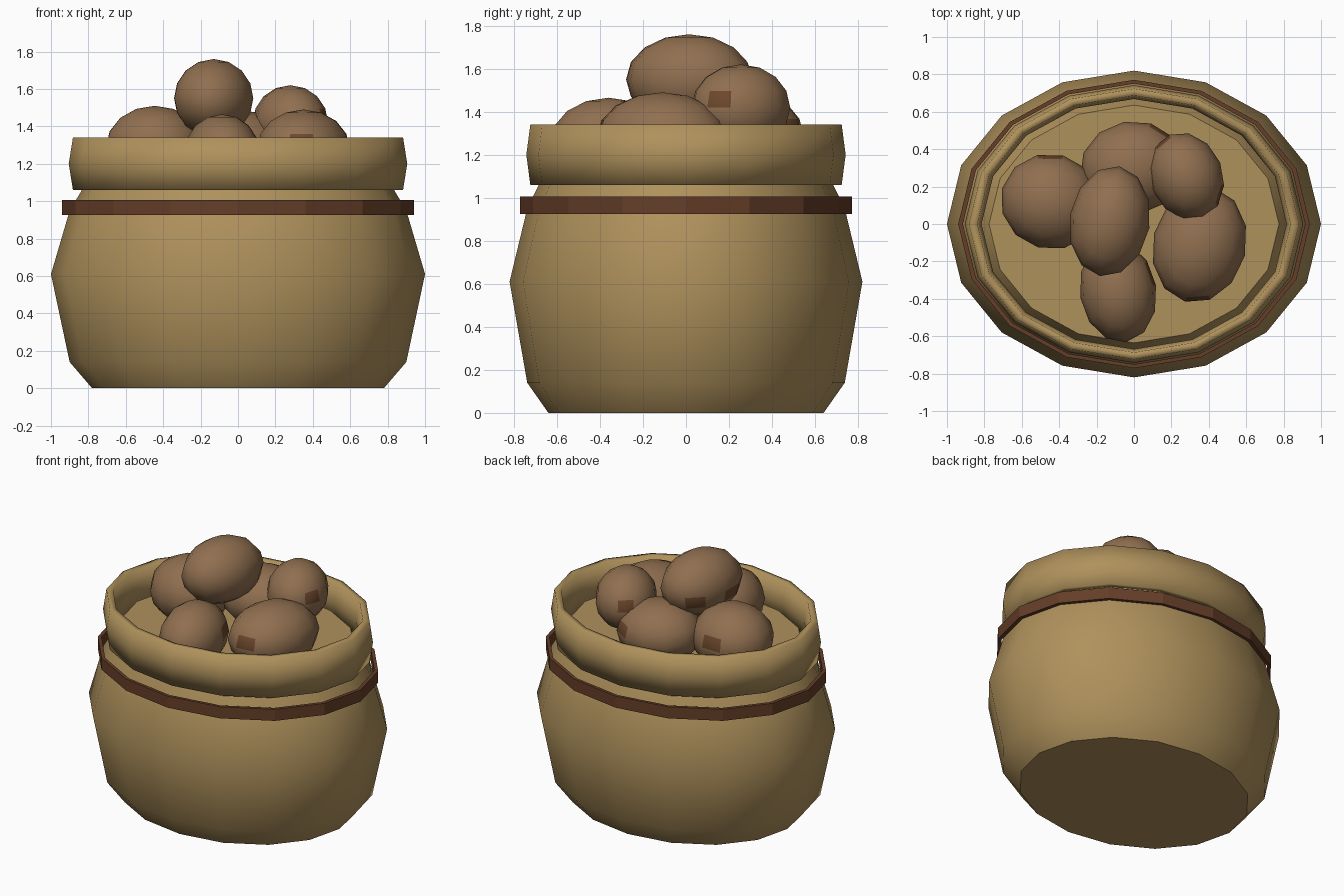
import bpy, bmesh, math
from mathutils import Vector

if "Cube" in bpy.data.objects:
    bpy.data.objects.remove(bpy.data.objects["Cube"])

SIDES = 16
DEPTH = 0.82  # y scale of the oval plan


def material(name, rgb):
    m = bpy.data.materials.new(name)
    m.diffuse_color = (*rgb, 1)
    m.use_nodes = True
    m.node_tree.nodes["Principled BSDF"].inputs["Base Color"].default_value = m.diffuse_color
    return m


burlap = material("burlap", (0.43, 0.285, 0.107))
leather = material("leather", (0.13, 0.048, 0.021))
skin = material("potato_skin", (0.28, 0.16, 0.08))
spot = material("potato_spot", (0.155, 0.065, 0.026))


def finish(name, bm, mats, smooth_angle=None):
    bmesh.ops.recalc_face_normals(bm, faces=bm.faces)
    me = bpy.data.meshes.new(name)
    bm.to_mesh(me)
    bm.free()
    ob = bpy.data.objects.new(name, me)
    bpy.context.collection.objects.link(ob)
    for m in mats:
        me.materials.append(m)
    if smooth_angle is not None:
        bpy.ops.object.select_all(action='DESELECT')
        ob.select_set(True)
        bpy.context.view_layer.objects.active = ob
        bpy.ops.object.shade_smooth_by_angle(angle=math.radians(smooth_angle))
    return ob


def lathe(name, profile, mat, closed, smooth_angle=None):
    """Revolve (radius, z) points; closed joins the ends, otherwise both are capped."""
    bm = bmesh.new()
    rings = []
    for r, z in profile:
        angles = [2 * math.pi * i / SIDES for i in range(SIDES)]
        rings.append([bm.verts.new((r * math.cos(a), r * DEPTH * math.sin(a), z)) for a in angles])
    pairs = list(zip(rings, rings[1:]))
    if closed:
        pairs.append((rings[-1], rings[0]))
    else:
        bm.faces.new(rings[0])
        bm.faces.new(rings[-1])
    for lo, hi in pairs:
        for i in range(SIDES):
            j = (i + 1) % SIDES
            bm.faces.new((lo[i], lo[j], hi[j], hi[i]))
    return finish(name, bm, [mat], smooth_angle)


# Sack body, closed by the flat filling level
lathe("sack_body", [(0.78, 0), (0.9, 0.14), (1.0, 0.61), (0.9, 0.95), (0.775, 1.16)],
      burlap, False, 45)

# Rolled cuff: tall six-sided ring
cuff = [(0.86 + 0.045 * math.cos(k * math.pi / 3), 1.2 + 0.162 * math.sin(k * math.pi / 3))
        for k in range(6)]
lathe("rolled_cuff", cuff, burlap, True, 180)

# Strap around the neck, flat faces
lathe("neck_strap", [(0.915, 0.925), (0.94, 0.925), (0.94, 1.005), (0.915, 1.005)], leather, True)


# Potatoes: centre, radii, turn about z, directions of the dark spots
def potato(name, centre, radii, turn, spots):
    bm = bmesh.new()
    bmesh.ops.create_uvsphere(bm, u_segments=12, v_segments=8, radius=1)
    for d in spots:
        d = Vector(d).normalized()
        face = max(bm.faces, key=lambda f: f.calc_center_median().normalized().dot(d))
        face.material_index = 1
    bmesh.ops.scale(bm, vec=radii, verts=bm.verts)
    ob = finish(name, bm, [skin, spot], 60)
    ob.location = centre
    ob.rotation_euler.z = math.radians(turn)


potato("potato_top", (-0.13, 0.015, 1.55), (0.215, 0.298, 0.21), -10, [(-0.5, 0.8, -0.2), (-0.9, -0.3, -0.2)])
potato("potato_left", (-0.445, 0.12, 1.29), (0.27, 0.255, 0.22), -15, [(-0.2, 0.9, 0.3)])
potato("potato_back", (-0.01, 0.3, 1.29), (0.28, 0.25, 0.2), 10, [(0.8, 0.5, 0.2)])
potato("potato_back_right", (0.28, 0.255, 1.42), (0.195, 0.24, 0.2), 22, [(-0.3, 0.9, 0.2), (0.7, -0.6, 0.2)])
potato("potato_right", (0.35, -0.11, 1.28), (0.25, 0.315, 0.21), -14, [(0.45, -0.8, 0.35)])
potato("potato_front", (-0.085, -0.36, 1.255), (0.205, 0.275, 0.21), 9, [(0.9, 0.2, 0.3)])
